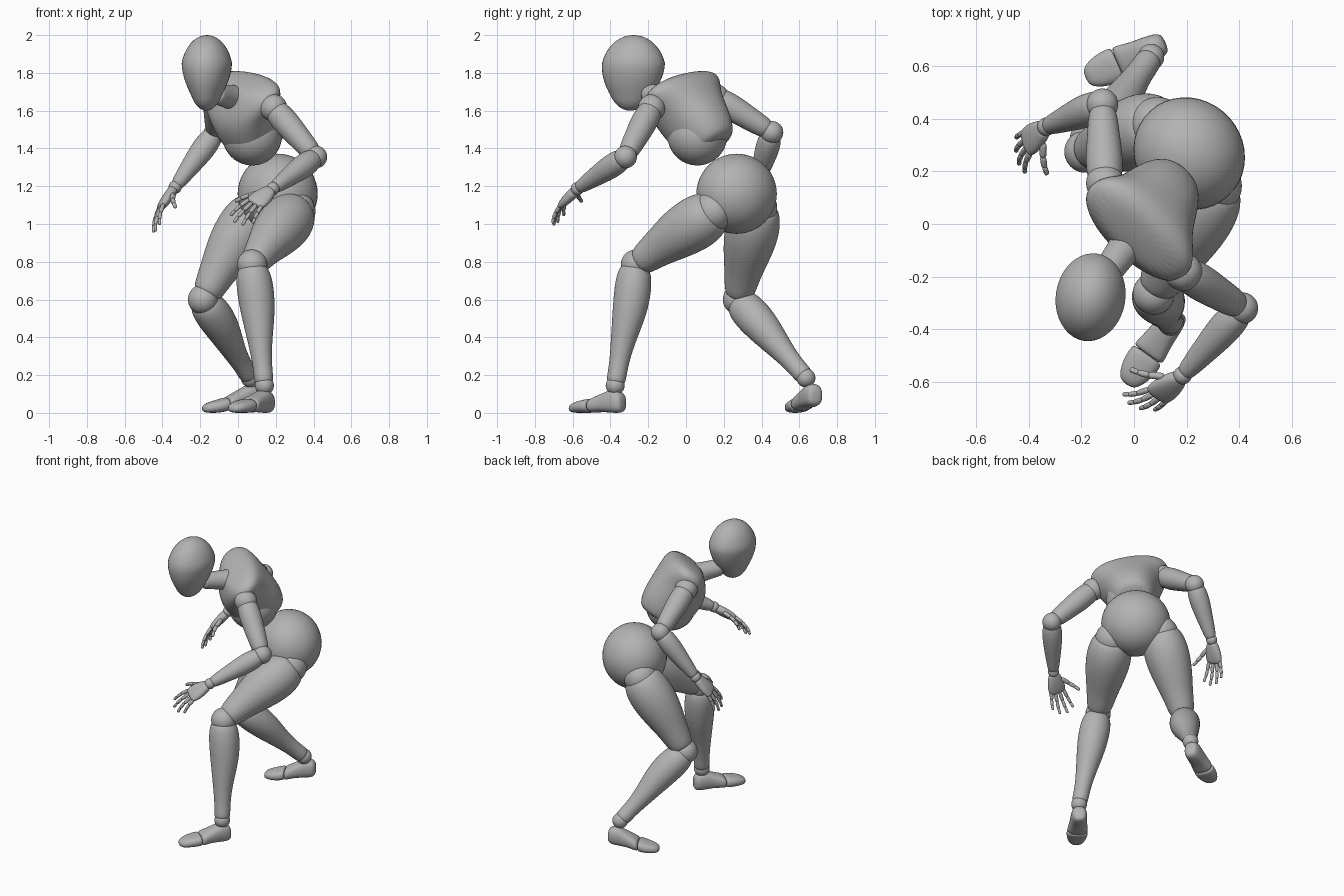
import bpy, bmesh, math
from mathutils import Vector as V, Matrix

cube = bpy.data.objects.get("Cube")
if cube:
    bpy.data.objects.remove(cube)

grey = bpy.data.materials.new("matte grey")
grey.use_nodes = True
grey.diffuse_color = (0.45, 0.45, 0.45, 1)
grey.node_tree.nodes["Principled BSDF"].inputs["Base Color"].default_value = (0.45, 0.45, 0.45, 1)


def finish(bm, name, level=0):
    bmesh.ops.recalc_face_normals(bm, faces=bm.faces)
    for f in bm.faces:
        f.smooth = True
    me = bpy.data.meshes.new(name)
    bm.to_mesh(me)
    bm.free()
    me.materials.append(grey)
    ob = bpy.data.objects.new(name, me)
    bpy.context.collection.objects.link(ob)
    if level:
        sub = ob.modifiers.new("Smooth", "SUBSURF")
        sub.levels = sub.render_levels = level
    return ob


def loft(bm, sections, ex, ey, n=16, power=1.0):
    """Skin rings (centre, half size along ex, half size along ey) and cap both ends."""
    rings = []
    for c, rx, ry in sections:
        ring = []
        for i in range(n):
            a = math.tau * i / n
            ca, sa = math.cos(a), math.sin(a)
            ca = math.copysign(abs(ca) ** power, ca)
            sa = math.copysign(abs(sa) ** power, sa)
            ring.append(bm.verts.new(c + ex * (rx * 1.025 * ca) + ey * (ry * 1.025 * sa)))
        rings.append(ring)
    for r, q in zip(rings, rings[1:]):
        for i in range(n):
            j = (i + 1) % n
            bm.faces.new((r[i], r[j], q[j], q[i]))
    bm.faces.new(rings[0])
    bm.faces.new(rings[-1])


def ball(name, centre, radii, turn=0.0):
    if not isinstance(radii, tuple):
        radii = (radii,) * 3
    bm = bmesh.new()
    m = Matrix.Translation(centre) @ Matrix.Rotation(turn, 4, "Z") @ Matrix.Diagonal((*radii, 1))
    bmesh.ops.create_uvsphere(bm, u_segments=40, v_segments=24, radius=1, matrix=m)
    return finish(bm, name)


def limb(name, a, b, profile, fwd):
    """Tapered limb from a to b; profile rows are (t, radius, offset along fwd)."""
    a, b = V(a), V(b)
    d = (b - a).normalized()
    ey = V(fwd)
    ey = (ey - d * ey.dot(d)).normalized()
    bm = bmesh.new()
    loft(bm, [(a.lerp(b, t) + ey * o, r, r) for t, r, o in profile], d.cross(ey), ey)
    return finish(bm, name, 2)


THIGH = [(-.04, .08, 0), (.0, .122, 0), (.2, .148, 0), (.46, .133, .006),
         (.72, .097, .006), (.91, .082, 0), (.97, .06, 0)]
SHIN = [(0, .055, 0), (.04, .086, 0), (.18, .1, -.006), (.4, .091, -.012), (.65, .062, 0),
        (.85, .049, 0), (.96, .052, 0), (.99, .04, 0)]
UPPER_ARM = [(0, .05, 0), (.06, .066, 0), (.3, .072, 0), (.6, .062, 0), (.88, .055, 0), (.95, .04, 0)]
FOREARM = [(0, .035, 0), (.06, .058, 0), (.28, .066, 0), (.6, .052, 0), (.9, .038, 0), (.99, .03, 0)]


def leg(side, hip, knee, ankle, heel, toe, fwd):
    ball(side + "_hip_ball", V(hip), .108)
    limb(side + "_thigh", hip, knee, THIGH, fwd)
    ball(side + "_knee_ball", knee, .08)
    limb(side + "_shin", knee, ankle, SHIN, fwd)
    ball(side + "_ankle_ball", ankle, .05)
    # foot and toe cap: rows are (t, half width, bottom, top)
    heel, toe = V(heel), V(toe)
    across = (toe - heel).cross(V((0, 0, 1))).normalized()
    parts = {"_foot": [(0, .025, .02, .08), (.04, .044, 0, .11), (.18, .052, 0, .13),
                       (.38, .054, .006, .102), (.56, .066, 0, .08), (.6, .06, .004, .07)],
             "_toes": [(.59, .06, .004, .07), (.62, .067, 0, .076), (.76, .066, 0, .068),
                       (.92, .05, 0, .055), (1, .026, .008, .036)]}
    for part, rows in parts.items():
        bm = bmesh.new()
        secs = []
        for t, w, lo, hi in rows:
            c = heel.lerp(toe, t)
            c.z = heel.z * max(0, 1 - t / .75) + (lo + hi) / 2
            secs.append((c, w, (hi - lo) / 2))
        loft(bm, secs, across, V((0, 0, 1)), power=.8)
        finish(bm, side + part, 2)


def hand(side, wrist, d, s, palm):
    """d points to the fingers, s to the thumb, palm out of the palm."""
    bm = bmesh.new()
    rows = [(.0, .03, .026), (.022, .041, .028), (.07, .055, .028), (.115, .058, .023), (.145, .05, .016)]
    loft(bm, [(wrist + d * t, w, h) for t, w, h in rows], s, palm, power=.85)
    finish(bm, side + "_palm", 2)
    bm = bmesh.new()
    fingers = [(.132, .043, .22, .95), (.14, .015, .06, 1.05), (.136, -.014, -.1, 1), (.125, -.041, -.25, .8)]
    chains = [(wrist + d * t + s * k, (d + s * sp).normalized(), size, .0125) for t, k, sp, size in fingers]
    chains.append((wrist + d * .05 + s * .042 + palm * .01, (d * .75 + s * .7).normalized(), 1.0, .015))
    for p, way, size, r in chains:
        for i, length in enumerate((.058, .044, .036)):
            way = (way + palm * .2).normalized()
            ex = way.cross(palm).normalized()
            ey = ex.cross(way)
            q = p + way * length * size
            rr = r * (1 - .12 * i)
            loft(bm, [(p.lerp(q, t), rr * k, rr * k) for t, k in
                      ((-.05, .5), (.08, 1), (.5, .92), (.9, 1), (1.05, .5))], ex, ey, n=10)
            p = q
    finish(bm, side + "_fingers", 1)


def arm(side, shoulder, elbow, wrist, d, s, flip):
    limb(side + "_upper_arm", shoulder, elbow, UPPER_ARM, (0, 0.3, 1))
    ball(side + "_shoulder_ball", shoulder, .072)
    ball(side + "_elbow_ball", elbow, .06)
    limb(side + "_forearm", elbow, wrist, FOREARM, (0.2, 0.3, 1))
    ball(side + "_wrist_ball", wrist, .035)
    d = V(d).normalized()
    s = V(s)
    s = (s - d * s.dot(d)).normalized()
    hand(side, V(wrist) + d * .012, d, s, d.cross(s) * flip)


# legs
leg("left", (.302, .145, 1.067), (.075, -.265, .785), (.14, -.375, .145),
    (.172, -.33, 0), (-.03, -.61, 0), (-.5, -.85, .2))
leg("right", (.09, .375, 1.085), (-.185, .275, .6), (.065, .635, .185),
    (.12, .69, .04), (-.185, .555, 0), (-.8, -.4, .2))

# arms
arm("left", (.188, -.182, 1.615), (.412, -.32, 1.355), (.185, -.575, 1.187),
    (-.66, -.52, -.53), (-.78, .47, .41), 1)
arm("right", (-.11, .155, 1.67), (-.12, .455, 1.485), (-.333, .37, 1.195),
    (-.52, -.43, -.73), (.3, -.9, .32), -1)

# chest, lofted along the leaning spine; rows are (up, half width, front, back)
left = V((.7, -.7, -.15)).normalized()
up = V((-.3, -.49, .82))
up = (up - left * up.dot(left)).normalized()
front = left.cross(up)
core = V((.03, .02, 1.56))
rows = [(-.22, .1, .09, -.15), (-.18, .13, .12, -.185), (-.09, .158, .15, -.205), (.03, .188, .155, -.2),
        (.11, .24, .115, -.195), (.17, .255, .06, -.18), (.21, .15, .02, -.13)]
bm = bmesh.new()
loft(bm, [(core + up * u + front * (f + b) / 2, w, (f - b) / 2) for u, w, f, b in rows],
     left, front, n=24, power=.88)
finish(bm, "chest", 2)

# middle body
ball("abdomen", (.075, .06, 1.468), .158)
ball("pelvis", (.21, .268, 1.16), (.22, .205, .212), math.radians(-48))
limb("neck", (-.01, -.055, 1.665), (-.125, -.215, 1.69),
     [(0, .07, 0), (.2, .066, 0), (.5, .058, 0), (.9, .056, 0), (1, .05, 0)], (0, 0, 1))

# head: an egg narrowing to the chin, with flattened cheeks
head = ball("head", (0, 0, 0), 1)
for v in head.data.vertices:
    p = v.co
    low = max(0, .25 - p.z) / 1.25
    p.x *= 1 - .27 * min(1, low * 1.5)
    p.y = p.y * (1 - .2 * min(1, low * 1.5)) - .1 * low
    for sx in (-1, 1):
        n = V((.88 * sx, -.08, -.46)).normalized()
        over = p.dot(n) - .83
        if over > 0:
            p -= n * over * .85
head.data.transform(Matrix.Translation((-.165, -.278, 1.8)) @ Matrix.Rotation(math.radians(-9), 4, "Z")
                    @ Matrix.Diagonal((.137, .173, .2, 1)))
